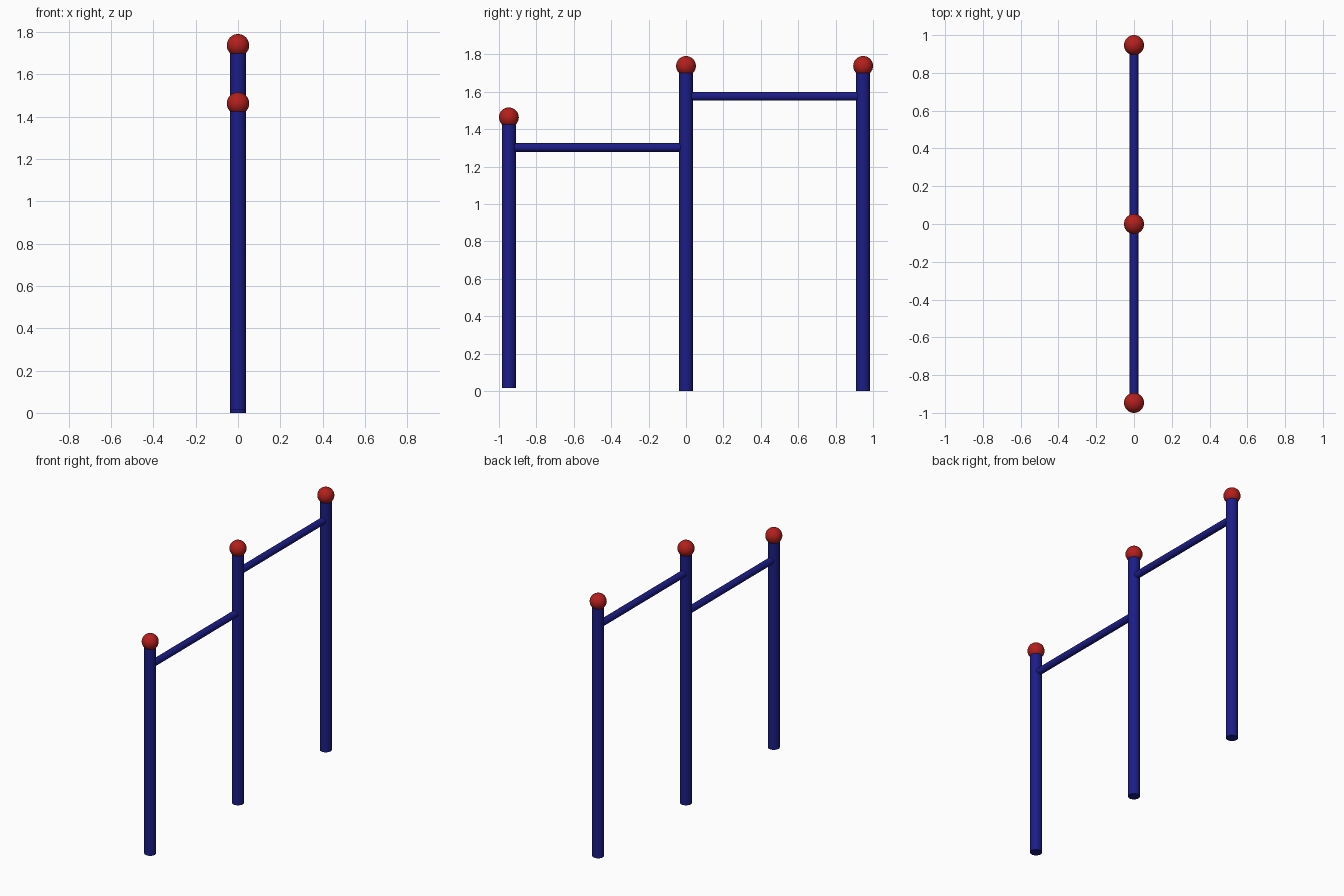
import bpy, math

if "Cube" in bpy.data.objects:
    bpy.data.objects.remove(bpy.data.objects["Cube"])

POST_R, BALL_R, BAR_R = 0.037, 0.053, 0.023
SPAN = 0.947


def material(name, color):
    m = bpy.data.materials.new(name)
    m.diffuse_color = color
    m.use_nodes = True
    m.node_tree.nodes["Principled BSDF"].inputs["Base Color"].default_value = m.diffuse_color
    return m


blue = material("blue_paint", (0.011, 0.012, 0.24, 1))
red = material("red_paint", (0.45, 0.014, 0.012, 1))


def finish(name, mat):
    ob = bpy.context.object
    ob.name = name
    ob.data.materials.append(mat)
    bpy.ops.object.shade_smooth_by_angle(angle=math.radians(40))


# Upright post with a ball cap on top
def post(name, y, bottom, ball_z):
    top = ball_z - 0.035
    bpy.ops.mesh.primitive_cylinder_add(
        vertices=32, radius=POST_R, depth=top - bottom,
        location=(0, y, (top + bottom) / 2))
    finish(name + "_post", blue)
    bpy.ops.mesh.primitive_uv_sphere_add(
        segments=32, ring_count=16, radius=BALL_R, location=(0, y, ball_z))
    finish(name + "_ball_cap", red)


# Horizontal bar running along y, its ends let into the posts
def bar(name, y0, y1, z):
    bpy.ops.mesh.primitive_cylinder_add(
        vertices=32, radius=BAR_R, depth=y1 - y0 - 2 * 0.028,
        location=(0, (y0 + y1) / 2, z), rotation=(math.pi / 2, 0, 0))
    finish(name, blue)


post("low", -SPAN, 0.017, 1.463)
post("middle", 0, 0, 1.738)
post("high", SPAN, 0, 1.738)

bar("low_bar", -SPAN, 0, 1.302)
bar("high_bar", 0, SPAN, 1.575)
